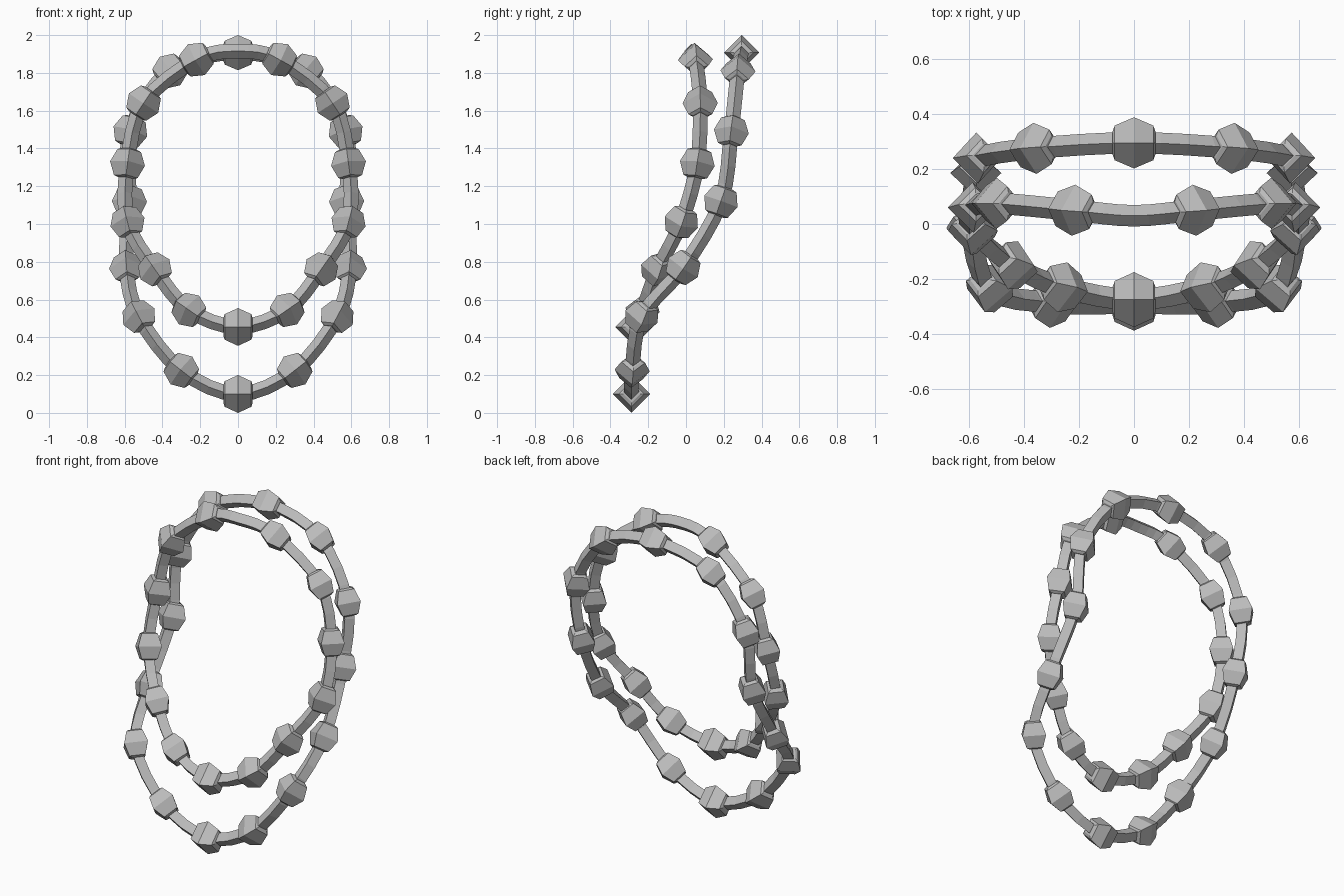
import bpy
import bmesh
from mathutils import Vector

cube = bpy.data.objects.get("Cube")
if cube:
    bpy.data.objects.remove(cube, do_unlink=True)

grey = bpy.data.materials.new("bead grey")
grey.use_nodes = True
grey.diffuse_color = (0.5, 0.5, 0.5, 1)
grey.node_tree.nodes["Principled BSDF"].inputs["Base Color"].default_value = (0.5, 0.5, 0.5, 1)


def diamond_ring(bm, centre, tangent, radius):
    """Four-sided ring square to the tangent, one corner kept towards +y."""
    t = tangent.normalized()
    depth = Vector((0, 1, 0))
    depth = (depth - t * depth.dot(t)).normalized()
    side = t.cross(depth)
    return [bm.verts.new(centre + d * radius) for d in (depth, side, -depth, -side)]


def skin(bm, rings, closed):
    pairs = list(zip(rings, rings[1:]))
    if closed:
        pairs.append((rings[-1], rings[0]))
    else:
        bm.faces.new(rings[0])
        bm.faces.new(rings[-1])
    for a, b in pairs:
        for i in range(4):
            j = (i + 1) % 4
            bm.faces.new((a[i], a[j], b[j], b[i]))


def finish(bm, name):
    bmesh.ops.recalc_face_normals(bm, faces=bm.faces)
    mesh = bpy.data.meshes.new(name)
    bm.to_mesh(mesh)
    bm.free()
    mesh.materials.append(grey)
    obj = bpy.data.objects.new(name, mesh)
    bpy.context.collection.objects.link(obj)


def spline(a, b, c, d, t):
    """Catmull-Rom position and tangent between b and c."""
    k1, k2, k3 = c - a, 2 * a - 5 * b + 4 * c - d, 3 * (b - c) + d - a
    pos = b + (k1 * t + k2 * t * t + k3 * t ** 3) / 2
    return pos, (k1 + 2 * k2 * t + 3 * k3 * t * t) / 2


def make_strand(name, half, bead_at_top, steps=4):
    # Mirror the half path into a closed loop
    right = [Vector(p) for p in half]
    loop = right + [Vector((-p.x, p.y, p.z)) for p in reversed(right[1:-1])]
    n = len(loop)

    # Cord
    bm = bmesh.new()
    rings = []
    for i in range(n):
        quad = [loop[(i + k) % n] for k in (-1, 0, 1, 2)]
        for s in range(steps):
            pos, tan = spline(*quad, s / steps)
            rings.append(diamond_ring(bm, pos, tan, 0.039))
    skin(bm, rings, True)
    finish(bm, name + "_cord")

    # Faceted beads
    for i, p in enumerate(loop):
        if i == 0 and not bead_at_top:
            continue
        t = (loop[(i + 1) % n] - loop[i - 1]).normalized()
        radius = 0.1 if p.x == 0 and p.z < 1 else 0.093
        bm = bmesh.new()
        profile = ((-0.078, 0.45), (-0.07, 0.68), (0, 1), (0.07, 0.68), (0.078, 0.45))
        skin(bm, [diamond_ring(bm, p + t * h, t, radius * r) for h, r in profile], False)
        finish(bm, f"{name}_bead_{i}")


# Half paths run from the top centre down to the bottom centre
short_path = [(0, 0.03, 1.915), (0.22, 0.05, 1.87), (0.5, 0.075, 1.64),
              (0.585, 0.06, 1.32), (0.585, -0.025, 1.01), (0.44, -0.15, 0.76),
              (0.26, -0.23, 0.545), (0, -0.275, 0.455)]
long_path = [(0, 0.295, 1.907), (0.36, 0.275, 1.81), (0.57, 0.24, 1.49),
             (0.575, 0.185, 1.12), (0.59, -0.015, 0.77), (0.525, -0.235, 0.51),
             (0.3, -0.285, 0.225), (0, -0.288, 0.1)]
make_strand("short_strand", short_path, False)
make_strand("long_strand", long_path, True)
